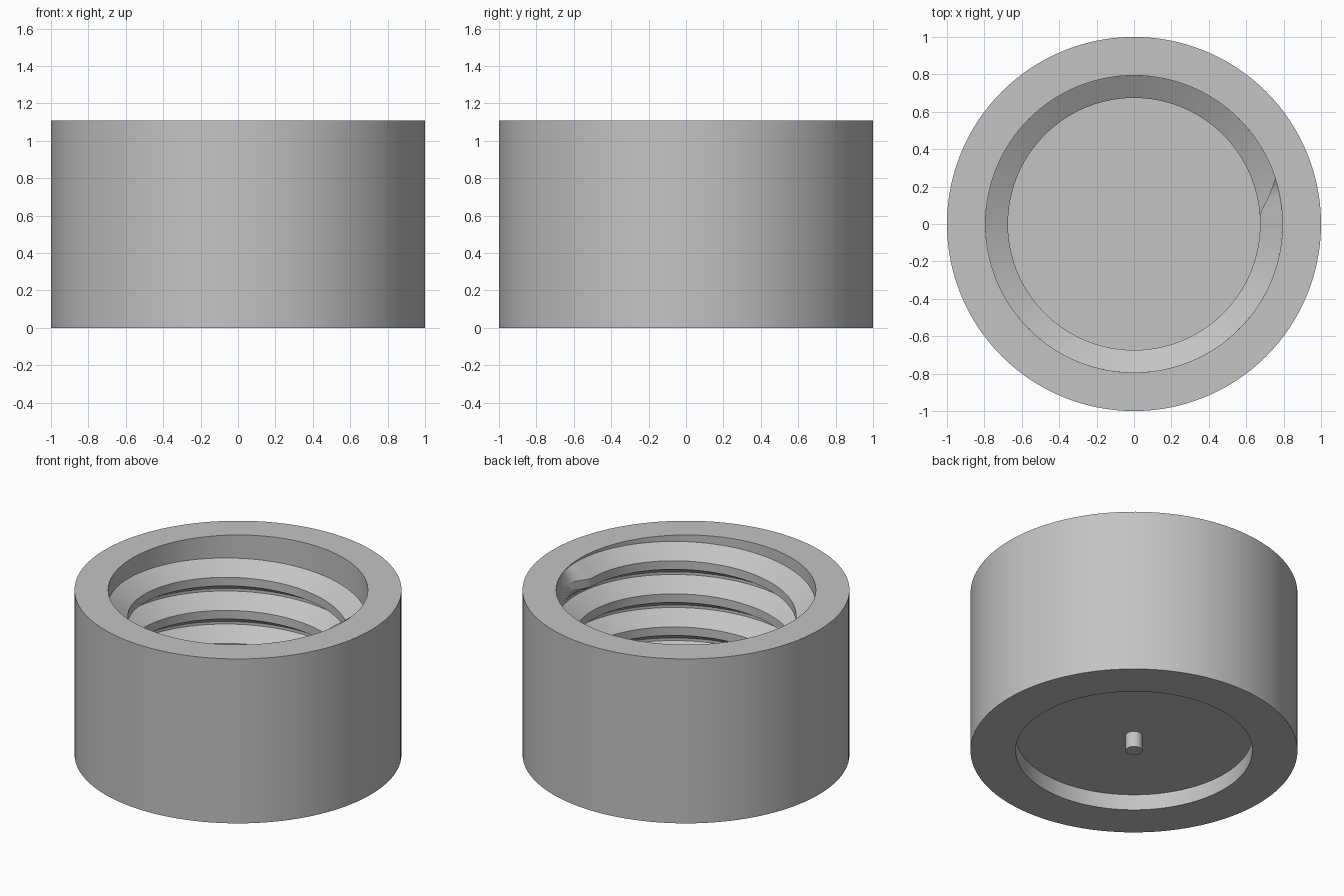
import bpy
import bmesh
from math import cos, sin, tau, radians

cube = bpy.data.objects.get("Cube")
if cube:
    bpy.data.objects.remove(cube)

SEGMENTS = 128
HEIGHT = 1.11
BORE = 0.794       # inner wall radius
CREST = 0.674      # thread crest radius
PITCH = 0.223
FLOOR = 0.2        # inside floor height
RECESS = 0.106     # depth of the underside recess

grey = bpy.data.materials.new("plain grey")
grey.use_nodes = True
grey.diffuse_color = (0.55, 0.55, 0.55, 1)
grey.node_tree.nodes["Principled BSDF"].inputs["Base Color"].default_value = (0.55, 0.55, 0.55, 1)


def finish(bm, name):
    """Turn a bmesh into a smooth-shaded object with crisp edges."""
    bmesh.ops.remove_doubles(bm, verts=bm.verts, dist=1e-5)
    bmesh.ops.recalc_face_normals(bm, faces=bm.faces)
    mesh = bpy.data.meshes.new(name)
    bm.to_mesh(mesh)
    bm.free()
    mesh.materials.append(grey)
    obj = bpy.data.objects.new(name, mesh)
    bpy.context.collection.objects.link(obj)
    bpy.ops.object.select_all(action="DESELECT")
    obj.select_set(True)
    bpy.context.view_layer.objects.active = obj
    bpy.ops.object.shade_smooth_by_angle(angle=radians(25))
    return obj


def lathe(name, profile):
    """Revolve an (r, z) profile about the z axis."""
    bm = bmesh.new()
    verts = [bm.verts.new((r, 0, z)) for r, z in profile]
    edges = [bm.edges.new(pair) for pair in zip(verts, verts[1:])]
    bmesh.ops.spin(bm, geom=verts + edges, cent=(0, 0, 0), axis=(0, 0, 1),
                   angle=tau, steps=SEGMENTS, use_merge=True)
    return finish(bm, name)


# Cup body: floor, threaded bore wall, rim, outer wall, recessed underside with pin
lathe("cap_body", [(0, FLOOR), (BORE, FLOOR), (BORE, HEIGHT), (1, HEIGHT), (1, 0),
                   (0.724, 0), (0.724, RECESS), (0.052, RECESS), (0.052, 0), (0, 0)])


# Internal thread: trapezoid ridge winding down from the rim, fading in at its start
bm = bmesh.new()
start, fade = radians(18), radians(13)
turns = (HEIGHT - 0.205 - RECESS - 0.01) / PITCH
steps = int(turns * SEGMENTS)
rings = []
for i in range(steps + 1):
    turn = tau * i / SEGMENTS
    a = start - turn
    crest = BORE + (CREST - BORE) * min(1, turn / fade)
    top = HEIGHT - PITCH * i / SEGMENTS
    section = [(BORE, top), (crest, top - 0.075),
               (crest, top - 0.133), (BORE, top - 0.205)]
    rings.append([bm.verts.new((r * cos(a), r * sin(a), z)) for r, z in section])
for lower, upper in zip(rings[1:], rings):
    for j in range(4):
        k = (j + 1) % 4
        bm.faces.new((upper[j], upper[k], lower[k], lower[j]))
bm.faces.new(rings[-1])
finish(bm, "inner_thread")
